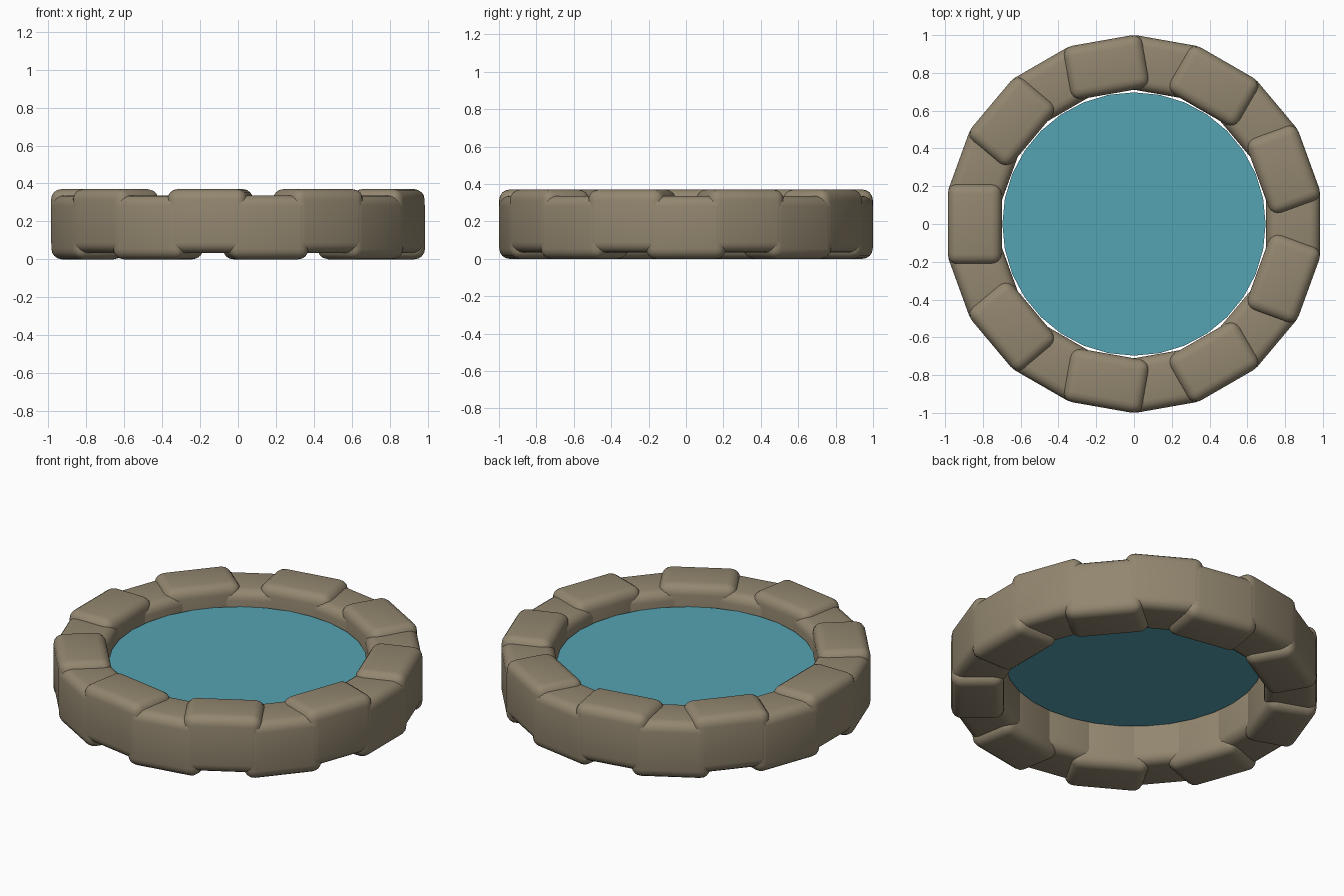
import bpy, math

if "Cube" in bpy.data.objects:
    bpy.data.objects.remove(bpy.data.objects["Cube"])

def material(name, rgb):
    m = bpy.data.materials.new(name)
    m.diffuse_color = (*rgb, 1)
    m.use_nodes = True
    m.node_tree.nodes["Principled BSDF"].inputs["Base Color"].default_value = m.diffuse_color
    return m

stone_mat = material("stone", (0.29, 0.24, 0.16))
water_mat = material("water", (0.09, 0.37, 0.45))

N = 18                      # stones in the ring
INNER, OUTER = 0.70, 0.986  # flat-to-flat radii
WIDTH, HEIGHT, LIFT = 0.428, 0.337, 0.033

# Rounded stones, alternately resting on the ground and lifted slightly
for i in range(N):
    a = math.radians(i * 360 / N)
    r = (INNER + OUTER) / 2
    z = HEIGHT / 2 + LIFT * (i % 2)
    bpy.ops.mesh.primitive_cube_add(size=1, location=(r * math.cos(a), r * math.sin(a), z),
                                    rotation=(0, 0, a))
    stone = bpy.context.object
    stone.name = f"rim_stone_{i + 1}"
    stone.scale = (OUTER - INNER, WIDTH, HEIGHT)
    bpy.ops.object.transform_apply(location=False, rotation=False, scale=True)
    bevel = stone.modifiers.new("round_edges", 'BEVEL')
    bevel.width = 0.055
    bevel.segments = 4
    bpy.ops.object.modifier_apply(modifier=bevel.name)
    bpy.ops.object.shade_smooth_by_angle(angle=math.radians(40))
    stone.data.materials.append(stone_mat)

# Water surface, a single open disc
bpy.ops.mesh.primitive_circle_add(vertices=32, radius=0.697, fill_type='NGON', location=(0, 0, 0.25))
water = bpy.context.object
water.name = "water_surface"
water.data.materials.append(water_mat)
